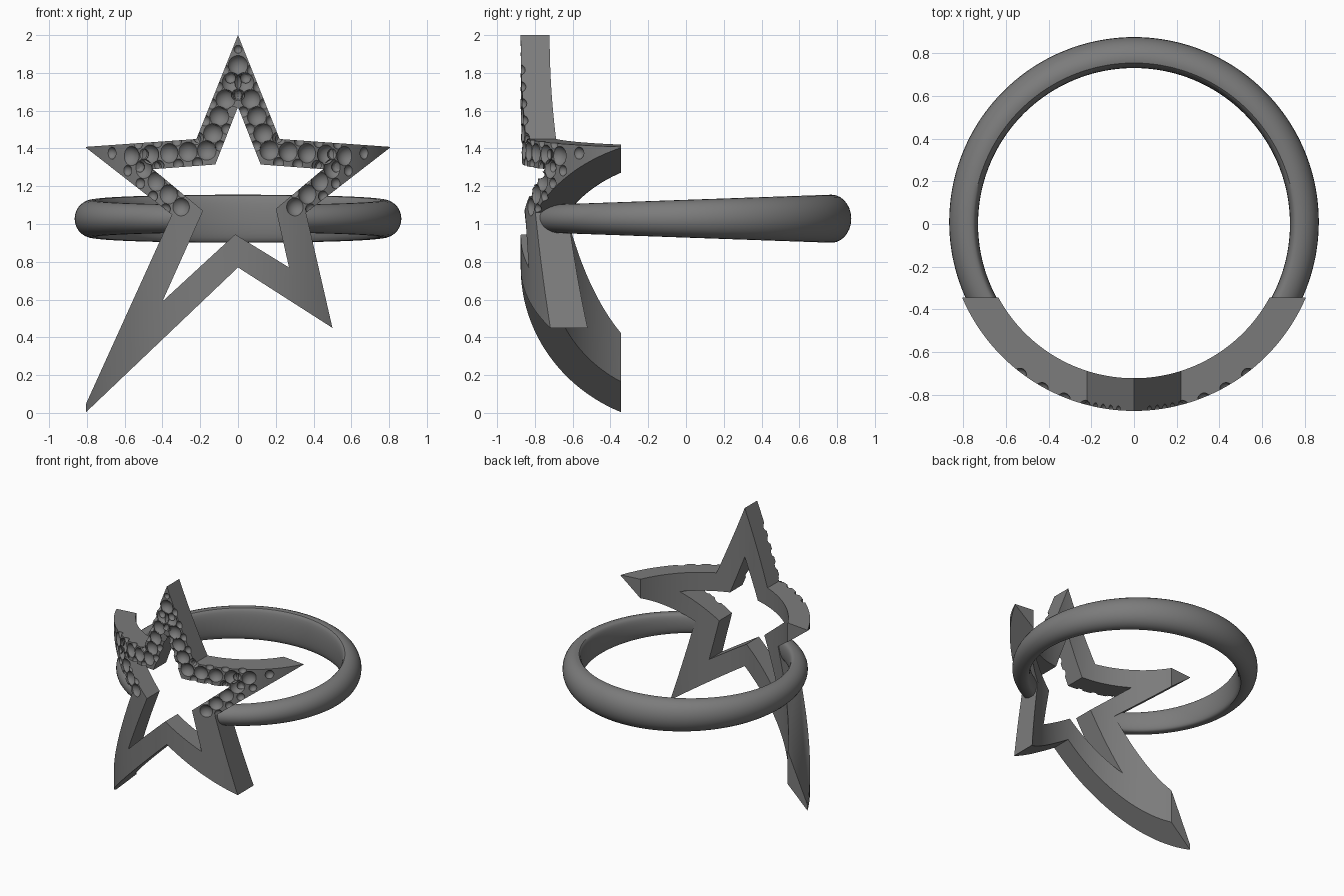
import bpy, bmesh
from math import sin, cos, pi, sqrt, radians
from mathutils import Vector, Matrix

cube = bpy.data.objects.get("Cube")
if cube:
    bpy.data.objects.remove(cube, do_unlink=True)

OUTER, INNER, BACK_CUT = 0.875, 0.722, -0.345
MID_Z = 1.028

metal = bpy.data.materials.new("grey metal")
metal.use_nodes = True
metal.diffuse_color = (0.2, 0.2, 0.2, 1)
metal.node_tree.nodes["Principled BSDF"].inputs["Base Color"].default_value = (0.2, 0.2, 0.2, 1)


def make_object(name, bm):
    bmesh.ops.recalc_face_normals(bm, faces=bm.faces[:])
    mesh = bpy.data.meshes.new(name)
    bm.to_mesh(mesh)
    bm.free()
    mesh.materials.append(metal)
    obj = bpy.data.objects.new(name, mesh)
    bpy.context.collection.objects.link(obj)
    return obj


def activate(obj):
    bpy.ops.object.select_all(action='DESELECT')
    obj.select_set(True)
    bpy.context.view_layer.objects.active = obj


def sweep(name, section, start, end, steps, closed):
    """Carry a (radius, z) section around the z axis."""
    bm = bmesh.new()
    loops = []
    for i in range(steps if closed else steps + 1):
        a = start + (end - start) * i / steps
        loops.append([bm.verts.new((r * cos(a), r * sin(a), z)) for r, z in section(a)])
    pairs = list(zip(loops, loops[1:]))
    if closed:
        pairs.append((loops[-1], loops[0]))
    else:
        bm.faces.new(loops[0])
        bm.faces.new(loops[-1])
    n = len(loops[0])
    for p, q in pairs:
        for k in range(n):
            m = (k + 1) % n
            bm.faces.new((p[k], p[m], q[m], q[k]))
    return make_object(name, bm)


def apply_boolean(obj, cutter, operation):
    cutter.hide_render = True
    mod = obj.modifiers.new(operation.lower(), 'BOOLEAN')
    mod.operation = operation
    mod.solver = 'EXACT'
    mod.use_self = True
    mod.object = cutter
    activate(obj)
    bpy.ops.object.modifier_apply(modifier=mod.name)
    bpy.data.objects.remove(cutter, do_unlink=True)


# Finger band: open at the front, taller towards the back
def band_section(a):
    back = sin(a)
    height = 0.1 + 0.034 * back * 0.8
    outer = 0.865 + 0.01 * back
    points = []
    for k in range(28):
        t = 2 * pi * k / 28
        c = cos(t)
        r = 0.77 + ((outer - 0.77) * c if c > 0 else -0.04 * abs(c) ** 0.6)
        points.append((r, height * sin(t)))
    return [(r, MID_Z + z) for r, z in points]


gap = radians(20.5)
band = sweep("finger_band", band_section, -pi / 2 + gap, 1.5 * pi - gap, 144, False)

# Star frame: outline and opening pushed through, then trimmed to a curved shell
outline = [(0, 2.0), (0.22, 1.45), (0.81, 1.408), (0.36, 1.06), (0.50, 0.45),
           (0, 0.77), (-0.84, -0.03), (-0.35, 1.05), (-0.81, 1.408), (-0.22, 1.45)]
opening = [(0, 1.62), (0.12, 1.315), (0.45, 1.29), (0.2, 1.08), (0.27, 0.77),
           (-0.015, 0.945), (-0.40, 0.59), (-0.185, 1.07), (-0.45, 1.29), (-0.12, 1.315)]
bm = bmesh.new()
rings = [[bm.verts.new((x, y, z)) for x, z in shape]
         for shape, y in ((outline, -1), (opening, -1), (opening, BACK_CUT), (outline, BACK_CUT))]
for j in range(4):
    p, q = rings[j], rings[(j + 1) % 4]
    for i in range(10):
        k = (i + 1) % 10
        bm.faces.new((p[i], p[k], q[k], q[i]))
star = make_object("star_frame", bm)

shell = sweep("shell_cutter",
              lambda a: [(INNER, -0.3), (OUTER, -0.3), (OUTER, 2.3), (INNER, 2.3)],
              0, 2 * pi, 240, True)
apply_boolean(star, shell, 'INTERSECT')

# Stone seats and bead notches along the upper arms, mirrored
path = [Vector(p) for p in ((0, 1.84), (0.17, 1.39), (0.58, 1.36), (0.31, 1.09))]
cuts = [(Vector((0.675, 1.375)), 0.034, 0.885), (Vector((0, 1.925)), 0.022, 0.88)]
for (p, q), count in zip(zip(path, path[1:]), (5, 4, 4)):
    step = (q - p) / count
    side = Vector((-step.y, step.x)).normalized() * 0.062
    for i in range(count):
        seat = p + step * i
        cuts.append((seat, 0.058, 0.9))
        for s in (-1, 1):
            cuts.append((seat + step * 0.5 + side * s, 0.03, 0.884))
cuts.append((path[-1], 0.054, 0.9))

bm = bmesh.new()
for point, size, reach in cuts:
    for s in ((1, -1) if abs(point.x) > 0.001 else (1,)):
        x = point.x * s
        place = Matrix.Translation((x, -sqrt(reach ** 2 - x ** 2), point.y))
        bmesh.ops.create_icosphere(bm, subdivisions=3, radius=size, matrix=place)
apply_boolean(star, make_object("seat_cutter", bm), 'DIFFERENCE')

for obj in (band, star):
    activate(obj)
    bpy.ops.object.shade_smooth_by_angle(angle=radians(35))
